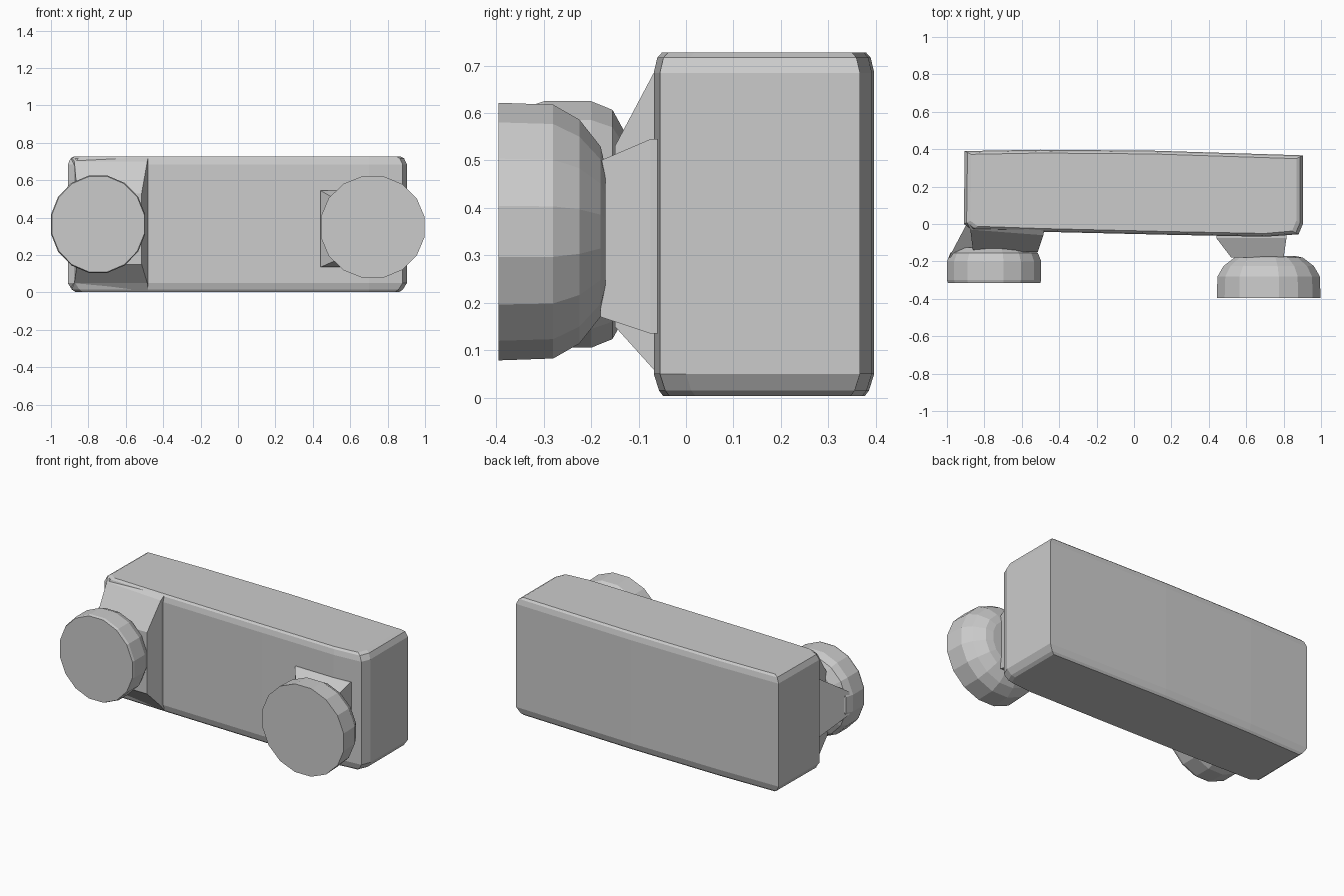
import bpy, bmesh
from math import cos, sin, pi

if "Cube" in bpy.data.objects:
    bpy.data.objects.remove(bpy.data.objects["Cube"])


def loft(name, rings):
    """Skin matching closed rings of points and cap both ends."""
    bm = bmesh.new()
    loops = [[bm.verts.new(p) for p in ring] for ring in rings]
    n = len(loops[0])
    for a, b in zip(loops, loops[1:]):
        for i in range(n):
            j = (i + 1) % n
            bm.faces.new((a[i], a[j], b[j], b[i]))
    bm.faces.new(loops[0])
    bm.faces.new(loops[-1])
    bmesh.ops.recalc_face_normals(bm, faces=bm.faces)
    mesh = bpy.data.meshes.new(name)
    bm.to_mesh(mesh)
    bm.free()
    obj = bpy.data.objects.new(name, mesh)
    bpy.context.collection.objects.link(obj)
    return obj


def rect(x0, x1, z0, z1, y0, y1=None):
    """Upright rectangle; its depth may differ between left and right."""
    y1 = y0 if y1 is None else y1
    return [(x0, y0, z0), (x1, y1, z0), (x1, y1, z1), (x0, y0, z1)]


def wheel(name, cx, cz, rx, rz, profile, sides=16):
    """Flat outer face and rounded inner side, from (y, radius factor)."""
    rings = []
    for y, f in profile:
        rings.append([(cx + rx * f * cos(2 * pi * (i + 0.5) / sides), y,
                       cz + rz * f * sin(2 * pi * (i + 0.5) / sides))
                      for i in range(sides)])
    return loft(name, rings)


# Main block: slightly bowed plan with softened edges
plan = [(-0.91, 0.0), (-0.87, -0.03), (-0.48, -0.042), (0.2, -0.058),
        (0.7, -0.068), (0.88, -0.055), (0.903, 0.0),
        (0.903, 0.367), (0.1, 0.392), (-0.5, 0.397), (-0.905, 0.39)]


def plan_ring(z, inset):
    cx, cy = 0.0, 0.17
    return [(x - inset * (1 if x > cx else -1) * (abs(x) > 0.8),
             y - inset * 0.5 * (1 if y > cy else -1), z) for x, y in plan]


body = loft("body", [plan_ring(0.003, 0.04), plan_ring(0.015, 0.022),
                     plan_ring(0.05, 0.0), plan_ring(0.685, 0.0),
                     plan_ring(0.717, 0.015), plan_ring(0.728, 0.035)])

# Wheels
wheel("left_wheel", -0.748, 0.365, 0.257, 0.265,
      [(-0.315, 0.98), (-0.30, 1.0), (-0.20, 1.0),
       (-0.155, 0.93), (-0.125, 0.72)])
wheel("right_wheel", 0.72, 0.35, 0.283, 0.277,
      [(-0.395, 1.0), (-0.28, 0.985), (-0.225, 0.87),
       (-0.18, 0.66), (-0.17, 0.5)])

# Tapered mounts joining wheels to the body
loft("left_mount", [rect(-0.89, -0.48, 0.015, 0.722, 0.0, -0.035),
                    rect(-0.875, -0.485, 0.05, 0.70, -0.03, -0.06),
                    rect(-0.86, -0.515, 0.15, 0.53, -0.15)])
loft("left_outer_brace", [rect(-0.90, -0.80, 0.2, 0.56, -0.01),
                          rect(-0.99, -0.80, 0.3, 0.44, -0.18)])
loft("right_mount", [rect(0.44, 0.815, 0.135, 0.545, -0.045),
                     rect(0.44, 0.815, 0.135, 0.545, -0.075),
                     rect(0.52, 0.80, 0.17, 0.50, -0.18)])
